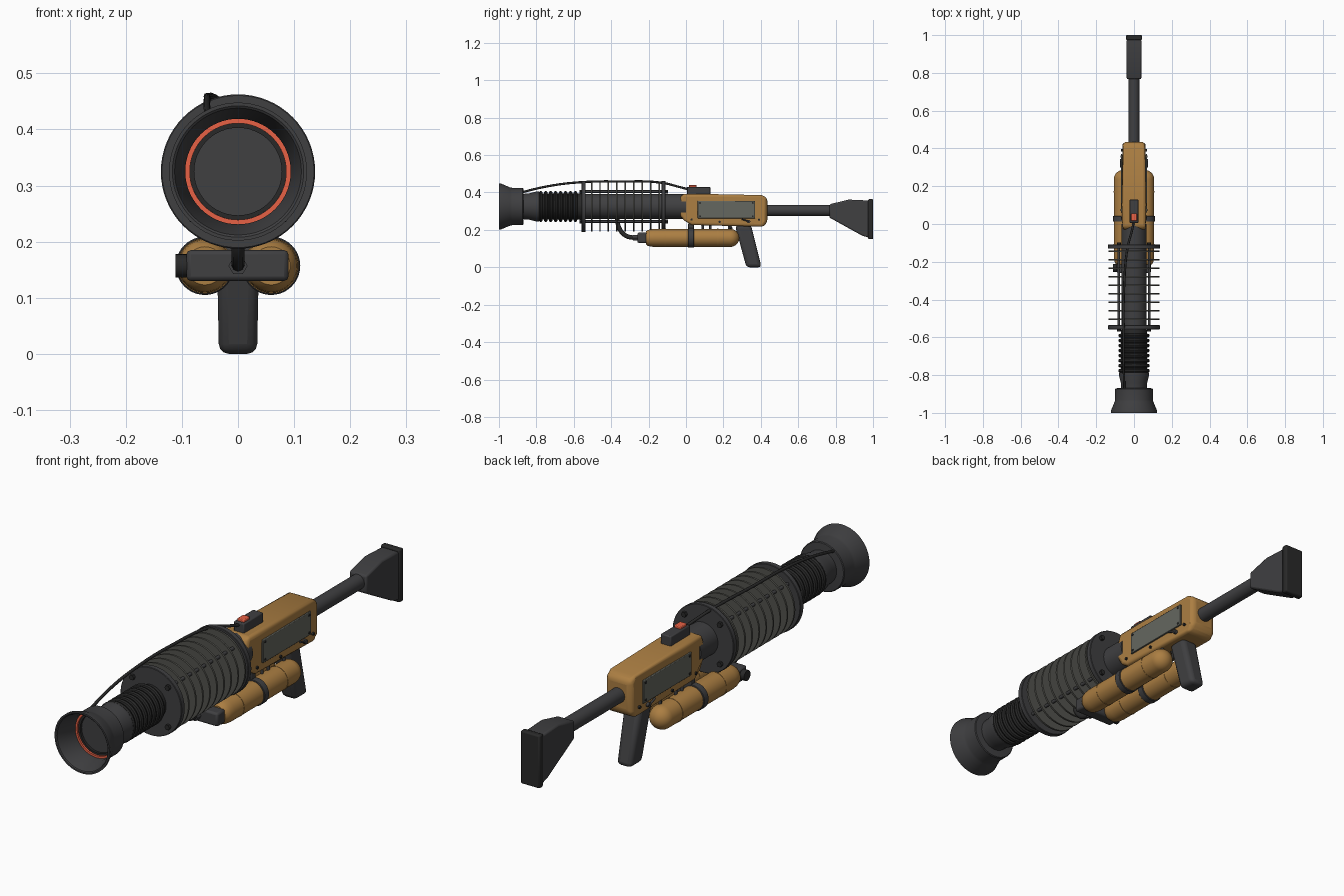
import bpy, bmesh, math
from mathutils import Vector

if "Cube" in bpy.data.objects:
    bpy.data.objects.remove(bpy.data.objects["Cube"])

def mat(name, c):
    m = bpy.data.materials.new(name)
    m.diffuse_color = (*c, 1)
    m.use_nodes = True
    m.node_tree.nodes["Principled BSDF"].inputs["Base Color"].default_value = m.diffuse_color
    return m

DARK = mat("dark_metal", (0.05, 0.05, 0.053))
BLACK = mat("black_rubber", (0.022, 0.022, 0.022))
FIN = mat("fin_metal", (0.085, 0.085, 0.075))
TAN = mat("tan_paint", (0.41, 0.21, 0.055))
PLATE = mat("plate_metal", (0.13, 0.135, 0.115))
RED = mat("orange_red", (0.8, 0.12, 0.06))
AXIS = 0.325  # barrel height

def finish(name, bm, m, bevel=0, seg=2, angle=35):
    bmesh.ops.recalc_face_normals(bm, faces=bm.faces)
    me = bpy.data.meshes.new(name)
    bm.to_mesh(me)
    bm.free()
    ob = bpy.data.objects.new(name, me)
    bpy.context.collection.objects.link(ob)
    me.materials.append(m)
    if bevel:
        b = ob.modifiers.new("bevel", 'BEVEL')
        b.width, b.segments, b.limit_method = bevel, seg, 'ANGLE'
    bpy.ops.object.select_all(action='DESELECT')
    ob.select_set(True)
    bpy.context.view_layer.objects.active = ob
    bpy.ops.object.shade_smooth_by_angle(angle=math.radians(angle))
    return ob

def lathe(name, pts, m, x=0, z=AXIS, n=48, closed=False):
    """Spin (radius, y) points around a line parallel to y."""
    bm = bmesh.new()
    vs = [bm.verts.new((x + r, y, z)) for r, y in pts]
    es = [bm.edges.new(p) for p in zip(vs, vs[1:])]
    if closed:
        es.append(bm.edges.new((vs[-1], vs[0])))
    bmesh.ops.spin(bm, geom=vs + es, cent=(x, 0, z), axis=(0, 1, 0), angle=2 * math.pi, steps=n)
    bmesh.ops.remove_doubles(bm, verts=bm.verts, dist=1e-5)
    return finish(name, bm, m)

def rod(name, x, z, y0, y1, r, m, n=24, c=0.0):
    return lathe(name, [(0, y0), (r - c, y0), (r, y0 + c), (r, y1 - c), (r - c, y1), (0, y1)]
                 if c else [(0, y0), (r, y0), (r, y1), (0, y1)], m, x, z, n)

def box(name, lo, hi, m, bevel=0.003):
    bm = bmesh.new()
    bmesh.ops.create_cube(bm, size=1)
    for v in bm.verts:
        v.co = [(a + b) / 2 + t * (b - a) for a, b, t in zip(lo, hi, v.co)]
    return finish(name, bm, m, bevel)

def side_profile(name, pts, width, m, bevel, seg=3):
    """Extrude a (y, z) outline across x; width(y, z) gives the half width."""
    bm = bmesh.new()
    sides = [[bm.verts.new((s * width(y, z), y, z)) for y, z in pts] for s in (-1, 1)]
    for s in sides:
        bm.faces.new(s)
    for i in range(len(pts)):
        j = (i + 1) % len(pts)
        bm.faces.new((sides[0][i], sides[0][j], sides[1][j], sides[1][i]))
    return finish(name, bm, m, bevel, seg)

def pin(name, p, axis, r, length, m, n=12):
    bm = bmesh.new()
    bmesh.ops.create_cone(bm, cap_ends=True, segments=n, radius1=r, radius2=r, depth=length)
    q = Vector((0, 0, 1)).rotation_difference(Vector(axis))
    for v in bm.verts:
        v.co = q @ v.co + Vector(p)
    return finish(name, bm, m)

def cable(name, pts, r, m):
    cu = bpy.data.curves.new(name, 'CURVE')
    cu.dimensions, cu.bevel_depth, cu.bevel_resolution, cu.use_fill_caps = '3D', r, 2, True
    sp = cu.splines.new('BEZIER')
    sp.bezier_points.add(len(pts) - 1)
    for b, p in zip(sp.bezier_points, pts):
        b.co = p
        b.handle_left_type = b.handle_right_type = 'AUTO'
    cu.materials.append(m)
    ob = bpy.data.objects.new(name, cu)
    bpy.context.collection.objects.link(ob)

# Muzzle: flared hollow cup with glowing ring and neck
lathe("muzzle_cup", [(0, -0.89), (0.094, -0.89), (0.094, -0.935), (0.113, -0.997), (0.117, -1.0),
                     (0.123, -1.0), (0.123, -0.99), (0.102, -0.94), (0.1, -0.93), (0.1, -0.873),
                     (0.097, -0.87), (0.068, -0.868), (0.07, -0.84), (0.08, -0.8), (0.08, -0.785),
                     (0, -0.785)], DARK, n=64)
lathe("muzzle_ring", [(0.086, -0.908), (0.094, -0.908), (0.094, -0.9), (0.086, -0.9)], RED, n=64, closed=True)
lathe("muzzle_lens_rim", [(0.078, -0.9), (0.086, -0.9), (0.086, -0.889), (0.078, -0.889)], BLACK, closed=True)

# Ribbed hose section of the barrel
pts = [(0, -0.79)]
for i in range(8):
    y = -0.787 + i * 0.0265
    pts += [(0.07, y), (0.08, y + 0.003), (0.083, y + 0.01), (0.08, y + 0.018), (0.07, y + 0.021)]
lathe("ribbed_barrel", pts + [(0.07, -0.56), (0, -0.56)], BLACK)

# Barrel core and cooling fins
rod("barrel_core", 0, AXIS, -0.57, 0.0, 0.067, DARK, 48)
for i, y in enumerate((-0.547, -0.12)):
    rod(f"end_plate_{i}", 0, AXIS, y - 0.011, y + 0.011, 0.1375, DARK, 64, 0.002)
for i in range(9):
    y = -0.505 + i * 0.0452
    rod(f"cooling_fin_{i}", 0, AXIS, y - 0.004, y + 0.004, 0.134, FIN, 64)
for sx in (-1, 1):
    for sz in (-1, 1):
        x, z = sx * 0.08, AXIS + sz * 0.08
        rod("fin_tie_rod", x, z, -0.56, -0.1, 0.007, DARK, 12)
        for y in (-0.563, -0.104):
            rod("tie_rod_nut", x, z, y - 0.007, y + 0.007, 0.011, BLACK, 6)

# Receiver body
side_profile("receiver", [(-0.042, 0.345), (-0.02, 0.393), (0.1, 0.392), (0.405, 0.386), (0.435, 0.37),
                          (0.435, 0.24), (0.412, 0.217), (0.03, 0.226), (-0.01, 0.25), (-0.042, 0.29)],
             lambda y, z: 0.054 if y < -0.03 or y > 0.42 else 0.065, TAN, 0.016)

# Side plates, screws, selector levers and struts on both sides
for s in (-1, 1):
    box("side_plate", (s * 0.066 - 0.004, 0.062, 0.262), (s * 0.066 + 0.004, 0.37, 0.355), PLATE, 0.002)
    for y in (0.075, 0.357):
        for z in (0.273, 0.344):
            pin("plate_screw", (s * 0.07, y, z), (1, 0, 0), 0.005, 0.004, BLACK)
    for y, z in ((0.03, 0.255), (0.39, 0.255), (0.18, 0.243)):
        pin("body_pin", (s * 0.065, y, z), (1, 0, 0), 0.006, 0.008, BLACK)
    pin("selector_pivot", (s * 0.066, 0.335, 0.245), (1, 0, 0), 0.009, 0.014, DARK)
    pin("selector_lever", (s * 0.07, 0.318, 0.251), (0, 1, -0.35), 0.004, 0.04, DARK)

    # Tanks with rounded rear, banded and stepped
    r, x, z = 0.048, s * 0.059, 0.157
    dome = [(r * math.cos(a), 0.237 + r * math.sin(a)) for a in [math.pi / 16 * k for k in range(8)]]
    lathe("tank", [(0, -0.215), (0.034, -0.215), (0.042, -0.205), (0.046, -0.19), (r, -0.17)]
          + dome + [(0, 0.285)], TAN, x, z, 40)
    rod("tank_band", x, z, 0.012, 0.042, 0.052, DARK, 40, 0.002)
    for y in (-0.11, 0.17):
        rod("tank_seam", x, z, y - 0.004, y + 0.004, 0.0492, TAN, 40)
    for y in (0.09, 0.13, 0.23):
        pin("tank_strut", (s * 0.045, y, 0.213), (0, 0, 1), 0.006, 0.045, DARK)
box("tank_bridge", (-0.05, 0.012, 0.15), (0.05, 0.042, 0.235), DARK)

# Manifold, knob and feed hose
box("manifold", (-0.092, -0.26, 0.13), (0.09, -0.207, 0.185), DARK, 0.008)
pin("manifold_knob", (-0.101, -0.234, 0.157), (1, 0, 0), 0.021, 0.02, BLACK, 20)
rod("hose_nut", 0, 0.157, -0.283, -0.255, 0.017, DARK, 6)
cable("feed_hose", [(0, -0.27, 0.157), (0, -0.32, 0.168), (0, -0.355, 0.205), (0, -0.37, 0.27)], 0.012, BLACK)

# Top sight box with button, and the signal cable
box("top_box", (-0.023, 0.005, 0.385), (0.023, 0.13, 0.43), DARK, 0.004)
box("top_button", (-0.015, 0.016, 0.425), (0.015, 0.056, 0.44), RED, 0.003)
cable("signal_cable", [(0, 0.02, 0.415), (-0.01, -0.03, 0.428), (-0.035, -0.13, 0.452), (-0.053, -0.35, 0.459),
                       (-0.055, -0.56, 0.455), (-0.055, -0.73, 0.435), (-0.05, -0.9, 0.396)], 0.006, BLACK)

# Grip and trigger
side_profile("grip", [(0.262, 0.225), (0.348, 0.225), (0.404, 0.0), (0.323, 0.0)],
             lambda y, z: 0.034 + z * 0.02, DARK, 0.018)
cable("trigger", [(0, 0.235, 0.225), (0, 0.243, 0.2), (0, 0.232, 0.178)], 0.006, BLACK)

# Stock tube, shoulder stock and butt pad
rod("stock_tube", 0, 0.304, 0.42, 0.8, 0.03, DARK, 32)
side_profile("shoulder_stock", [(0.767, 0.337), (0.87, 0.362), (0.978, 0.357), (0.978, 0.158),
                                (0.94, 0.17), (0.767, 0.266)], lambda y, z: 0.039, DARK, 0.007, 2)
box("butt_pad", (-0.043, 0.974, 0.15), (0.043, 1.0, 0.365), BLACK, 0.006)
